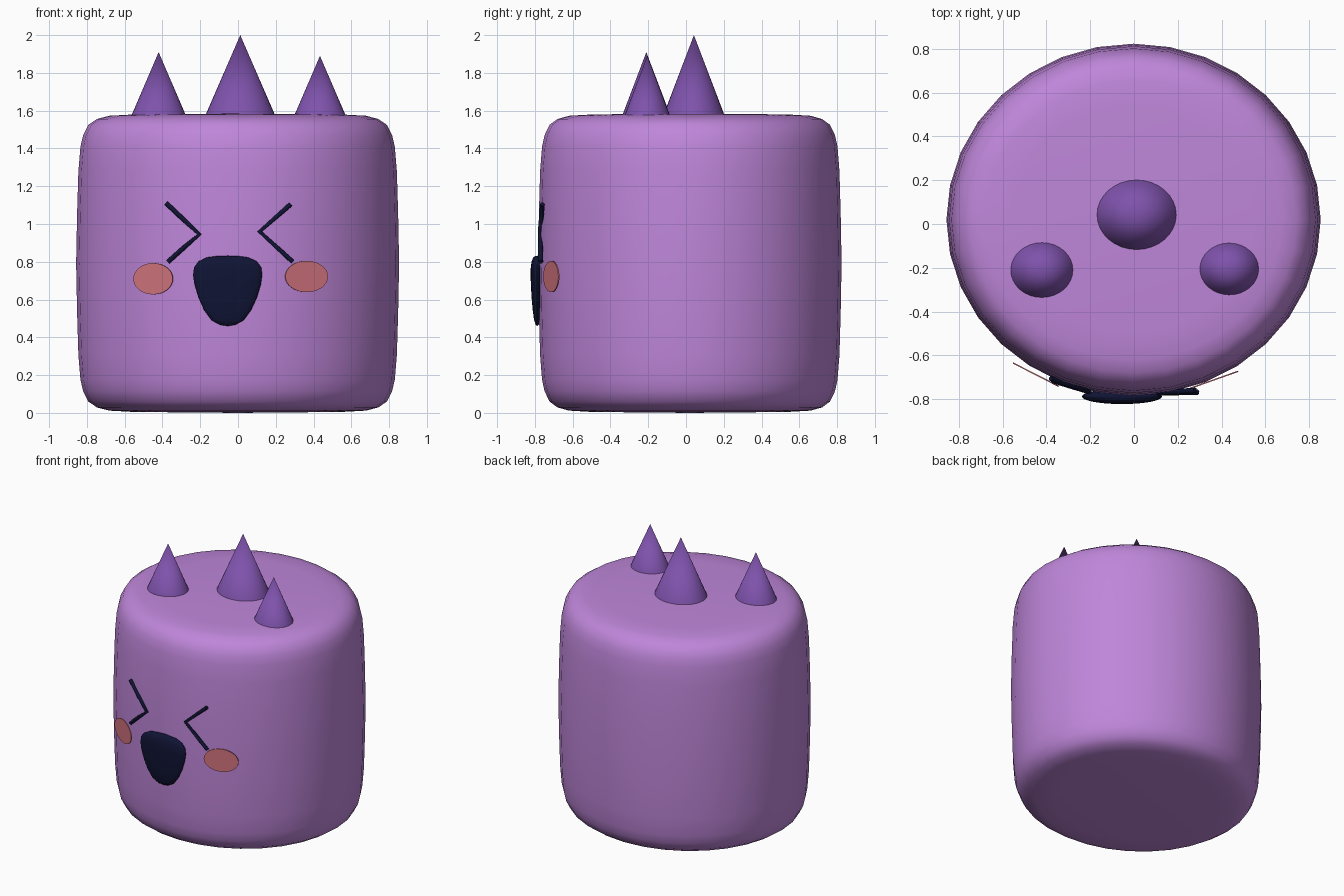
import bpy, bmesh, math
from mathutils import Vector

if "Cube" in bpy.data.objects:
    bpy.data.objects.remove(bpy.data.objects["Cube"])


def material(name, rgb):
    m = bpy.data.materials.new(name)
    m.diffuse_color = (*rgb, 1)
    m.use_nodes = True
    m.node_tree.nodes["Principled BSDF"].inputs["Base Color"].default_value = m.diffuse_color
    return m


LILAC = material("lilac", (0.52, 0.24, 0.70))
PURPLE = material("purple", (0.21, 0.085, 0.41))
NAVY = material("navy", (0.005, 0.007, 0.035))
PINK = material("pink", (0.62, 0.17, 0.20))


def add_mesh(name, bm, mat, angle=40):
    bmesh.ops.recalc_face_normals(bm, faces=bm.faces)
    me = bpy.data.meshes.new(name)
    bm.to_mesh(me)
    bm.free()
    me.materials.append(mat)
    ob = bpy.data.objects.new(name, me)
    bpy.context.collection.objects.link(ob)
    bpy.ops.object.select_all(action='DESELECT')
    ob.select_set(True)
    bpy.context.view_layer.objects.active = ob
    bpy.ops.object.shade_smooth_by_angle(angle=math.radians(angle))
    return ob


def lathe(name, profile, centre, depth, mat, sides=32):
    """Spin an (r, z) profile, then squash it in y by depth."""
    bm = bmesh.new()
    verts = [bm.verts.new((r, 0, z)) for r, z in profile]
    edges = [bm.edges.new(p) for p in zip(verts, verts[1:])]
    bmesh.ops.spin(bm, geom=verts + edges, cent=(0, 0, 0), axis=(0, 0, 1),
                   angle=math.tau, steps=sides, use_duplicate=False)
    bmesh.ops.remove_doubles(bm, verts=bm.verts, dist=1e-5)
    for v in bm.verts:
        v.co.y *= depth
        v.co += Vector((*centre, 0))
    return add_mesh(name, bm, mat)


# Body: rounded, slightly oval drum with gently bowed sides
upper = [(0.855, 0.79), (0.85, 1.05), (0.843, 1.28), (0.832, 1.41), (0.818, 1.47),
         (0.79, 1.525), (0.745, 1.556), (0.68, 1.573), (0.55, 1.58), (0, 1.585)]
lower = [(r, 1.585 - z) for r, z in reversed(upper[1:])]
lathe("body", lower + upper, (-0.002, 0.02), 0.94, LILAC)

# Head spikes
for name, x, y, r, ry, tip in [("middle_spike", 0.012, 0.042, 0.187, 0.164, 2.0),
                               ("left_spike", -0.42, -0.21, 0.146, 0.129, 1.91),
                               ("right_spike", 0.434, -0.205, 0.138, 0.122, 1.89)]:
    lathe(name, [(0, 1.57), (r, 1.57), (0, tip)], (x, y), ry / r, PURPLE)

# Open mouth: flattened egg, narrow at the bottom
lathe("mouth", [(0, 0.46), (0.04, 0.466), (0.085, 0.49), (0.125, 0.545), (0.155, 0.61),
                (0.176, 0.68), (0.183, 0.73), (0.178, 0.77), (0.155, 0.802),
                (0.11, 0.823), (0.05, 0.831), (0, 0.832)],
      (-0.055, -0.788), 0.19, NAVY)

# Squeezed-shut eyes: bent strokes with a round section
for name, pts in [("left_eye", [(-0.38, -0.705, 1.11), (-0.29, -0.735, 1.025),
                                (-0.205, -0.765, 0.945), (-0.29, -0.74, 0.872),
                                (-0.37, -0.715, 0.80)]),
                  ("right_eye", [(0.28, -0.76, 1.105), (0.115, -0.772, 0.96),
                                 (0.29, -0.768, 0.80)])]:
    cu = bpy.data.curves.new(name, 'CURVE')
    cu.dimensions = '3D'
    cu.bevel_depth = 0.0125
    cu.bevel_resolution = 2
    cu.use_fill_caps = True
    sp = cu.splines.new('POLY')
    sp.points.add(len(pts) - 1)
    for p, co in zip(sp.points, pts):
        p.co = (*co, 1)
    cu.materials.append(NAVY)
    bpy.context.collection.objects.link(bpy.data.objects.new(name, cu))

# Blush patches: thin oval discs turned to follow the body
for name, loc, rx, rz, turn in [("left_cheek", (-0.449, -0.688, 0.71), 0.117, 0.083, -27),
                                ("right_cheek", (0.363, -0.713, 0.722), 0.12, 0.083, 19.5)]:
    bm = bmesh.new()
    bmesh.ops.create_cone(bm, cap_ends=True, segments=32, radius1=1, radius2=1, depth=0.006)
    for v in bm.verts:
        v.co = (v.co.x * rx, v.co.z, v.co.y * rz)
    ob = add_mesh(name, bm, PINK)
    ob.location = loc
    ob.rotation_euler.z = math.radians(turn)
